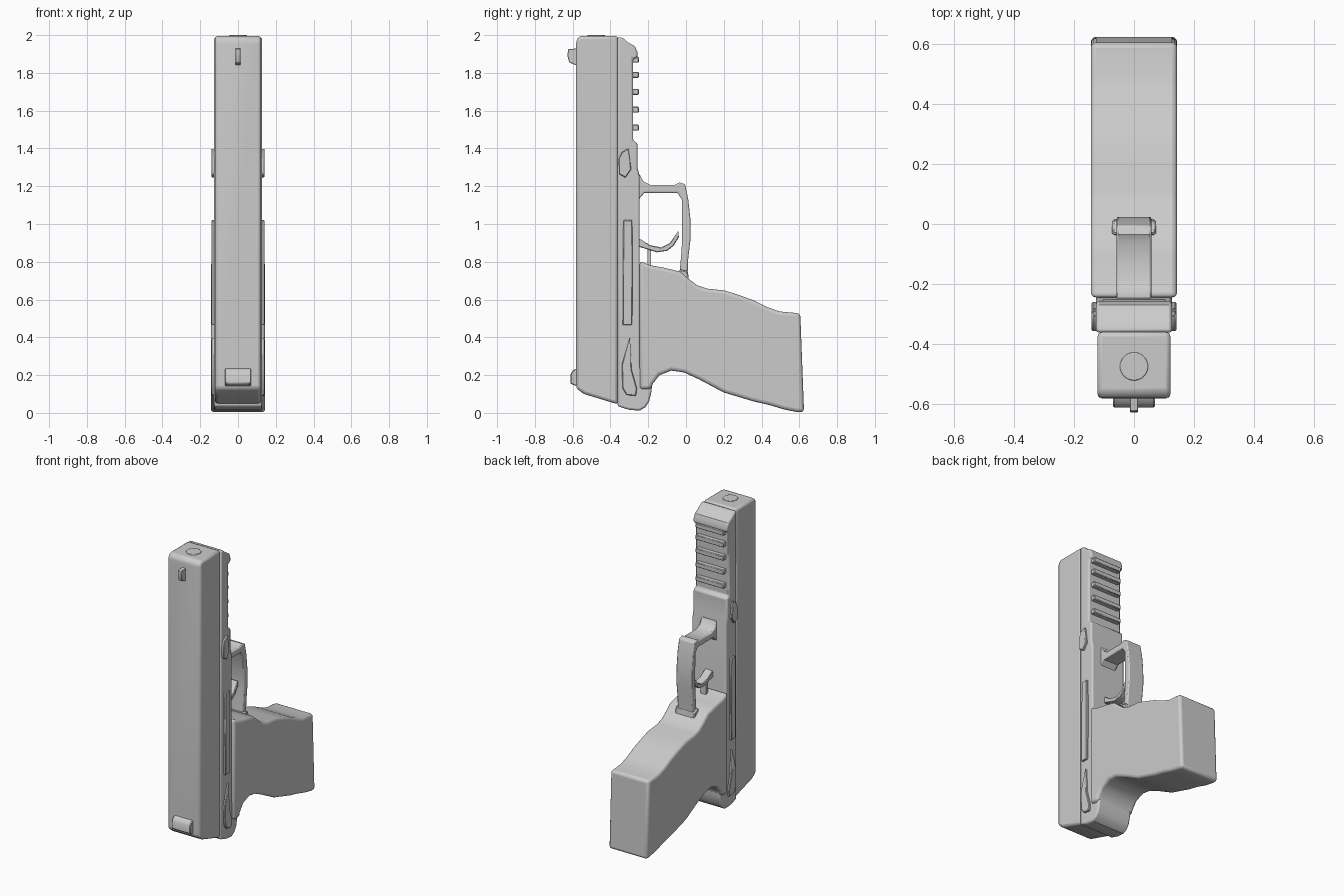
import bpy, bmesh, math
from mathutils import Vector

metal = bpy.data.materials.new("grey")
metal.diffuse_color = (0.6, 0.6, 0.6, 1)


def finish(obj, bevel, segments=2, angle=50):
    obj.data.materials.append(metal)
    if bevel:
        mod = obj.modifiers.new("bevel", "BEVEL")
        mod.width = bevel
        mod.segments = segments
        mod.limit_method = "ANGLE"
        mod.angle_limit = math.radians(angle)
    bpy.ops.object.select_all(action="DESELECT")
    obj.select_set(True)
    bpy.context.view_layer.objects.active = obj
    bpy.ops.object.shade_smooth_by_angle(angle=math.radians(35))


def extrude(name, profile, x0, x1, bevel=0.0, segments=2, angle=50):
    """Extrude a closed (y, z) outline from x0 to x1."""
    bm = bmesh.new()
    face = bm.faces.new([bm.verts.new((x0, y, z)) for y, z in profile])
    out = bmesh.ops.extrude_face_region(bm, geom=[face])
    moved = [v for v in out["geom"] if isinstance(v, bmesh.types.BMVert)]
    bmesh.ops.translate(bm, verts=moved, vec=(x1 - x0, 0, 0))
    bmesh.ops.recalc_face_normals(bm, faces=bm.faces)
    mesh = bpy.data.meshes.new(name)
    bm.to_mesh(mesh)
    bm.free()
    obj = bpy.data.objects.new(name, mesh)
    bpy.context.collection.objects.link(obj)
    finish(obj, bevel, segments, angle)
    return obj


def box(y0, y1, z0, z1):
    return [(y0, z0), (y1, z0), (y1, z1), (y0, z1)]


# Slide, with rounded front edges
extrude("slide", [(-0.36, 0.045), (-0.54, 0.10), (-0.582, 0.13), (-0.582, 1.97),
                  (-0.565, 1.996), (-0.36, 1.996)], -0.122, 0.122, 0.016, 2, 30)

# Muzzle boss
bpy.ops.mesh.primitive_cylinder_add(vertices=32, radius=0.047, depth=0.01,
                                    location=(0, -0.475, 1.995))
boss = bpy.context.object
boss.name = "muzzle_boss"
finish(boss, 0.003)

# Frame with rail cutaway, front lip and rear tang
extrude("frame", [(-0.362, 0.035), (-0.30, 0.016), (-0.245, 0.012), (-0.215, 0.03),
                  (-0.195, 0.06), (-0.182, 0.115), (-0.18, 0.16), (-0.245, 0.25),
                  (-0.245, 1.25), (-0.257, 1.30), (-0.257, 1.43), (-0.28, 1.44),
                  (-0.28, 1.875), (-0.257, 1.88), (-0.257, 1.91), (-0.27, 1.94),
                  (-0.305, 1.96), (-0.335, 1.985), (-0.362, 1.99)],
        -0.127, 0.127, 0.01, 2)

# Accessory rail ribs
for i, z in enumerate((1.51, 1.605, 1.70, 1.79, 1.87)):
    extrude(f"rail_rib_{i + 1}", box(-0.29, -0.25, z - 0.016, z + 0.016),
            -0.105, 0.105, 0.004, 1)

# Grip
extrude("grip", [(-0.245, 0.805), (-0.19, 0.782), (-0.115, 0.768), (-0.03, 0.748),
                 (0.02, 0.705), (0.06, 0.675), (0.11, 0.658), (0.205, 0.648),
                 (0.28, 0.624), (0.36, 0.595), (0.43, 0.56), (0.495, 0.537),
                 (0.605, 0.527), (0.625, 0.004), (0.59, 0.004), (0.52, 0.018),
                 (0.44, 0.042), (0.36, 0.06), (0.20, 0.108), (0.07, 0.177),
                 (-0.01, 0.214), (-0.077, 0.224), (-0.14, 0.20), (-0.175, 0.155),
                 (-0.185, 0.125), (-0.245, 0.125)],
        -0.144, 0.144, 0.018, 3)

# Trigger guard loop and its foot
extrude("trigger_guard", [(-0.25, 1.27), (-0.225, 1.225), (-0.19, 1.207),
                          (-0.06, 1.207), (-0.035, 1.22), (-0.005, 1.21),
                          (0.012, 1.13), (0.023, 1.03), (0.024, 0.92),
                          (0.012, 0.82), (0.008, 0.72), (-0.035, 0.73),
                          (-0.025, 0.84), (-0.02, 0.92), (-0.022, 1.13),
                          (-0.045, 1.165), (-0.22, 1.165), (-0.25, 1.13)],
        -0.058, 0.058, 0.007, 2)
extrude("guard_foot", [(-0.04, 0.72), (0.018, 0.68), (0.01, 0.75), (-0.035, 0.76)],
        -0.073, 0.073, 0.006, 1)

# Trigger and its link
extrude("trigger", [(-0.25, 0.925), (-0.19, 0.888), (-0.13, 0.876), (-0.085, 0.90),
                    (-0.04, 0.965), (-0.038, 0.93), (-0.065, 0.885), (-0.10, 0.858),
                    (-0.155, 0.85), (-0.25, 0.88)], -0.03, 0.03, 0.004, 1)
extrude("trigger_link", box(-0.205, -0.185, 0.76, 0.88), -0.02, 0.02)

# Raised controls on both sides
plates = {
    "takedown_catch": [(-0.305, 1.40), (-0.29, 1.29), (-0.32, 1.245),
                       (-0.355, 1.265), (-0.357, 1.345), (-0.34, 1.38)],
    "slide_stop": [(-0.335, 0.465), (-0.285, 0.465), (-0.282, 0.80),
                   (-0.285, 1.02), (-0.332, 1.02)],
    "safety_lever": [(-0.297, 0.40), (-0.34, 0.255), (-0.336, 0.13), (-0.315, 0.095),
                     (-0.265, 0.09), (-0.26, 0.13), (-0.288, 0.23)],
}
for name, profile in plates.items():
    for side, s in (("right", 1), ("left", -1)):
        extrude(f"{name}_{side}", profile, 0.115 * s, 0.141 * s, 0.004, 1)

# Sights
extrude("front_sight", [(-0.575, 1.93), (-0.624, 1.925), (-0.628, 1.89),
                        (-0.618, 1.855), (-0.575, 1.838)], -0.014, 0.014, 0.003, 1)
extrude("rear_sight", [(-0.575, 0.238), (-0.60, 0.225), (-0.611, 0.205),
                       (-0.613, 0.155), (-0.575, 0.14)], -0.07, 0.07, 0.005, 1)
